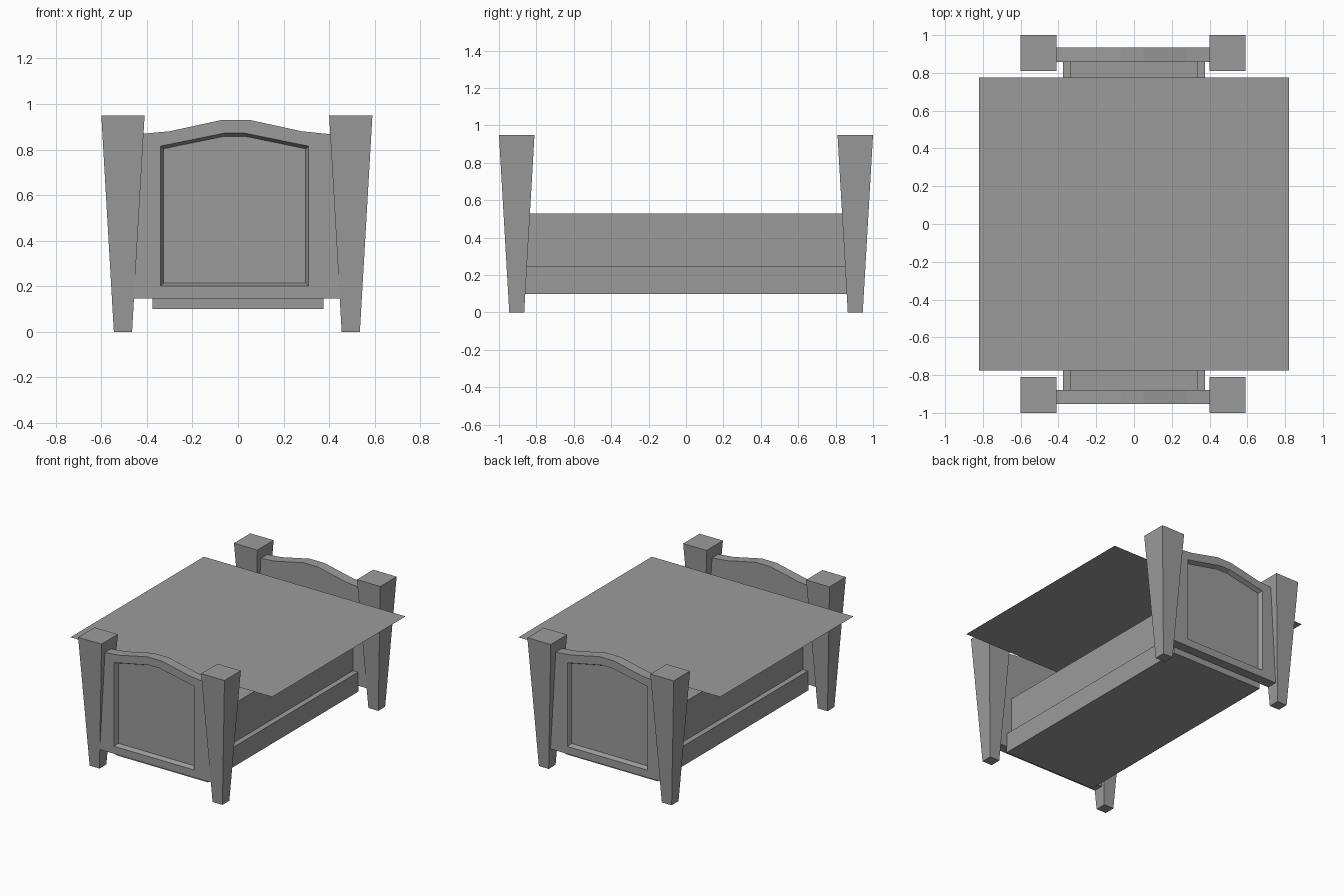
import bpy
import bmesh

cube = bpy.data.objects.get("Cube")
if cube:
    bpy.data.objects.remove(cube, do_unlink=True)

# One plain grey for the whole bed
grey = bpy.data.materials.new("plain grey")
grey.use_nodes = True
colour = (0.33, 0.33, 0.33, 1)
grey.diffuse_color = colour
grey.node_tree.nodes["Principled BSDF"].inputs["Base Color"].default_value = colour


def finish(name, bm, closed=True):
    if closed:
        bmesh.ops.recalc_face_normals(bm, faces=bm.faces)
    mesh = bpy.data.meshes.new(name)
    bm.to_mesh(mesh)
    bm.free()
    mesh.materials.append(grey)
    obj = bpy.data.objects.new(name, mesh)
    bpy.context.collection.objects.link(obj)
    return obj


def box(name, x0, x1, y0, y1, z0, z1):
    bm = bmesh.new()
    bmesh.ops.create_cube(bm, size=1)
    for v in bm.verts:
        v.co.x = x1 if v.co.x > 0 else x0
        v.co.y = y1 if v.co.y > 0 else y0
        v.co.z = z1 if v.co.z > 0 else z0
    return finish(name, bm)


def post(name, x, y, height=0.95, foot=0.04, top=0.095):
    # Square post, wider at the top
    bm = bmesh.new()
    bmesh.ops.create_cube(bm, size=2)
    for v in bm.verts:
        half = top if v.co.z > 0 else foot
        v.co.x = x + v.co.x * half
        v.co.y = y + v.co.y * half
        v.co.z = height if v.co.z > 0 else 0
    return finish(name, bm)


def outline(left, right, bottom, arch):
    return [(left, bottom), (right, bottom)] + arch


def end_panel(name, y_out, y_in):
    # Arched board with a bevelled recess on its outer face
    depth = 0.03 if y_in > y_out else -0.03
    board = outline(-0.495, 0.475, 0.145, [
        (0.475, 0.86), (0.28, 0.88), (0.05, 0.93),
        (-0.07, 0.93), (-0.3, 0.88), (-0.495, 0.862)])
    rim = outline(-0.34, 0.31, 0.2, [
        (0.31, 0.815), (0.25, 0.827), (0.03, 0.872),
        (-0.06, 0.872), (-0.28, 0.827), (-0.34, 0.815)])
    floor = outline(-0.327, 0.297, 0.214, [
        (0.297, 0.803), (0.25, 0.813), (0.03, 0.858),
        (-0.06, 0.858), (-0.28, 0.813), (-0.327, 0.803)])
    bm = bmesh.new()
    loops = [[bm.verts.new((x, y, z)) for x, z in points]
             for points, y in ((board, y_in), (board, y_out),
                               (rim, y_out), (floor, y_out + depth))]
    n = len(board)
    for a, b in zip(loops, loops[1:]):
        for i in range(n):
            j = (i + 1) % n
            bm.faces.new((a[i], a[j], b[j], b[i]))
    bm.faces.new(loops[0])
    bm.faces.new(loops[-1])
    return finish(name, bm)


# Corner posts
for end, y in (("front", -0.905), ("back", 0.905)):
    for side, x in (("left", 0.495), ("right", -0.505)):
        post(f"{end}_{side}_post", x, y)

# Footboard and headboard
end_panel("front_panel", -0.953, -0.88)
end_panel("back_panel", 0.935, 0.858)

# Bed base and mattress
box("bed_base", -0.375, 0.375, -0.885, 0.865, 0.10, 0.245)
box("mattress", -0.335, 0.335, -0.885, 0.865, 0.245, 0.53)

# Flat cover sheet above the mattress
bm = bmesh.new()
bmesh.ops.create_grid(bm, x_segments=1, y_segments=1, size=1)
for v in bm.verts:
    v.co = (v.co.x * 0.82, v.co.y * 0.775, 0.805)
finish("cover_sheet", bm, closed=False)
